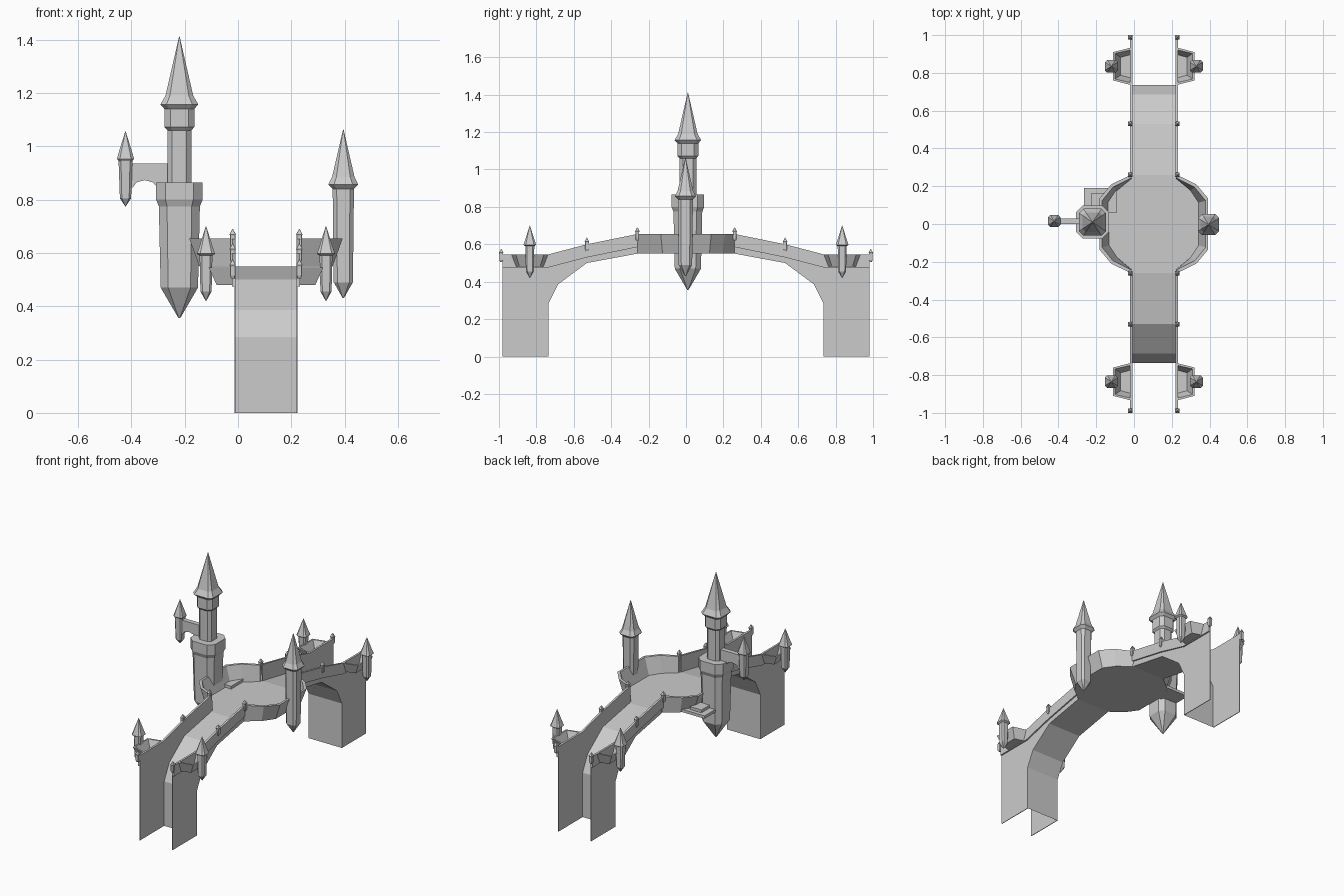
import bpy, bmesh
from mathutils import Vector

if "Cube" in bpy.data.objects:
    bpy.data.objects.remove(bpy.data.objects["Cube"])

stone = bpy.data.materials.new("grey stone")
stone.use_nodes = True
GREY = (0.6, 0.6, 0.6, 1)
stone.diffuse_color = GREY
stone.node_tree.nodes["Principled BSDF"].inputs["Base Color"].default_value = GREY

CX = 0.105      # centre line of the bridge
HALF = 0.118    # half the roadway width


def finish(name, bm, solid=True):
    if solid:
        bmesh.ops.recalc_face_normals(bm, faces=bm.faces[:])
    mesh = bpy.data.meshes.new(name)
    bm.to_mesh(mesh)
    bm.free()
    mesh.materials.append(stone)
    obj = bpy.data.objects.new(name, mesh)
    bpy.context.collection.objects.link(obj)
    return obj


def loft(name, rings, cap=True, closed=True, solid=True):
    """Skin rings that all have the same number of points."""
    bm = bmesh.new()
    rows = [[bm.verts.new(p) for p in ring] for ring in rings]
    n = len(rows[0])
    for a, b in zip(rows, rows[1:]):
        for i in range(n if closed else n - 1):
            j = (i + 1) % n
            bm.faces.new((a[i], a[j], b[j], b[i]))
    if cap:
        bm.faces.new(rows[0])
        bm.faces.new(rows[-1])
    return finish(name, bm, solid)


def tower(name, x, y, profile, k=0.6):
    """Chamfered square tower from (radius, height) pairs."""
    corners = [(1, -k), (1, k), (k, 1), (-k, 1), (-1, k), (-1, -k), (-k, -1), (k, -1)]
    return loft(name, [[(x + r * a, y + r * b, z) for a, b in corners] for r, z in profile])


def box(name, x0, x1, y0, y1, z0, z1):
    return loft(name, [[(x0, y0, z), (x1, y0, z), (x1, y1, z), (x0, y1, z)] for z in (z0, z1)])


def balcony(name, side, low, high, z0, z1, thick, centre):
    """Flared parapet along an outline, with a floor."""
    sections = []
    for (xb, yb), (xt, yt) in zip(low, high):
        mid = Vector((HALF, centre))
        b, t = Vector((xb, yb)), Vector((xt, yt))
        bi = b - (b - mid).normalized() * thick
        ti = t - (t - mid).normalized() * thick
        sections.append([(CX + side * p.x, p.y, z) for p, z in
                         ((b, z0), (t, z1), (ti, z1), (bi, z0 + 0.002))])
    loft(name + "_parapet", sections)
    bm = bmesh.new()
    bm.faces.new([bm.verts.new(s[0]) for s in sections])
    face = bm.faces[:][0]
    face.normal_update()
    if face.normal.z < 0:
        face.normal_flip()
    finish(name + "_floor", bm, False)


# Arched roadway sheet
arch = [(0.26, 0.55), (0.53, 0.5), (0.685, 0.385), (0.735, 0.285), (0.735, 0)]
path = [(-y, z) for y, z in reversed(arch)] + arch
loft("roadway", [[(CX - HALF, y, z) for y, z in path],
                 [(CX + HALF, y, z) for y, z in path]], cap=False, closed=False, solid=False)

# Side walls, copings, posts and corner balconies
rail = [(0.98, 0.545), (0.74, 0.545), (0.53, 0.6), (0.26, 0.655)]
posts = [(0.988, 0.575), (0.53, 0.635), (0.26, 0.69)]
for side in (-1, 1):
    sn = "left" if side > 0 else "right"
    for end in (-1, 1):
        tag = sn + ("_back" if end > 0 else "_front")
        loft("wall_" + tag, [[(CX + side * x, end * y, z) for y, z in arch + [(0.98, 0)] + rail]
                             for x in (HALF - 0.004, HALF)])
        band = rail + [(y, z - 0.07) for y, z in reversed(rail)]
        loft("coping_" + tag, [[(CX + side * x, end * y, z) for y, z in band]
                               for x in (HALF - 0.003, HALF + 0.009)])
        for y, z in posts:
            tower("post_" + tag, CX + side * (HALF + 0.007), end * y,
                  [(0.006, z - 0.07), (0.01, z - 0.06), (0.01, z - 0.025),
                   (0.012, z - 0.02), (0.001, z)], 0.85)
        c = end * 0.835
        high = [(HALF, c - 0.1), (0.215, c - 0.075), (0.215, c + 0.075), (HALF, c + 0.1)]
        low = [(HALF, c - 0.075), (0.185, c - 0.055), (0.185, c + 0.055), (HALF, c + 0.075)]
        balcony("corner_balcony_" + tag, side, low, high, 0.48, 0.545, 0.012, c)
        tower("corner_turret_" + tag, CX + side * 0.225, c,
              [(0.001, 0.42), (0.021, 0.455), (0.024, 0.59), (0.034, 0.597),
               (0.026, 0.62), (0.001, 0.7)], 0.65)
    # Half of the central platform
    top = [(HALF, 0.262), (0.225, 0.21), (0.288, 0.135)]
    base = [(HALF, 0.258), (0.2, 0.195), (0.25, 0.125)]
    flip = lambda pts: [(x, -y) for x, y in pts] + pts[::-1]
    balcony("platform_" + sn, side, flip(base), flip(top), 0.55, 0.655, 0.018, 0)

# Great tower
TX, TY = -0.22, 0.01
tower("great_tower_body", TX, TY, [(0.003, 0.355), (0.07, 0.47), (0.077, 0.775),
                                   (0.087, 0.8), (0.087, 0.865)])
tower("great_tower_shaft", TX, TY, [(0.045, 0.86), (0.045, 1.06), (0.056, 1.072), (0.056, 1.145)])
tower("great_tower_roof", TX, TY, [(0.056, 1.14), (0.071, 1.157), (0.052, 1.19), (0.001, 1.412)], 0.68)

# Slender tower on the other side
tower("slender_tower", 0.395, -0.003, [(0.002, 0.43), (0.036, 0.49), (0.04, 0.84), (0.056, 0.857),
                                       (0.042, 0.885), (0.001, 1.063)], 0.62)

# Hanging turret and its arched link
tower("hanging_turret", -0.422, 0.015, [(0.001, 0.775), (0.021, 0.805), (0.026, 0.945), (0.032, 0.953),
                                        (0.026, 0.975), (0.001, 1.055)], 0.65)
link = [(-0.41, 0.935), (-0.25, 0.935), (-0.25, 0.85), (-0.305, 0.85), (-0.32, 0.865),
        (-0.35, 0.873), (-0.38, 0.865), (-0.395, 0.845), (-0.41, 0.845)]
loft("turret_link", [[(x, y, z) for x, z in link] for y in (0.0, 0.03)])

# Low entrance steps beside the great tower
box("lower_step", -0.265, -0.09, 0.06, 0.19, 0.552, 0.57)
box("upper_step", -0.225, -0.145, 0.08, 0.165, 0.57, 0.588)
